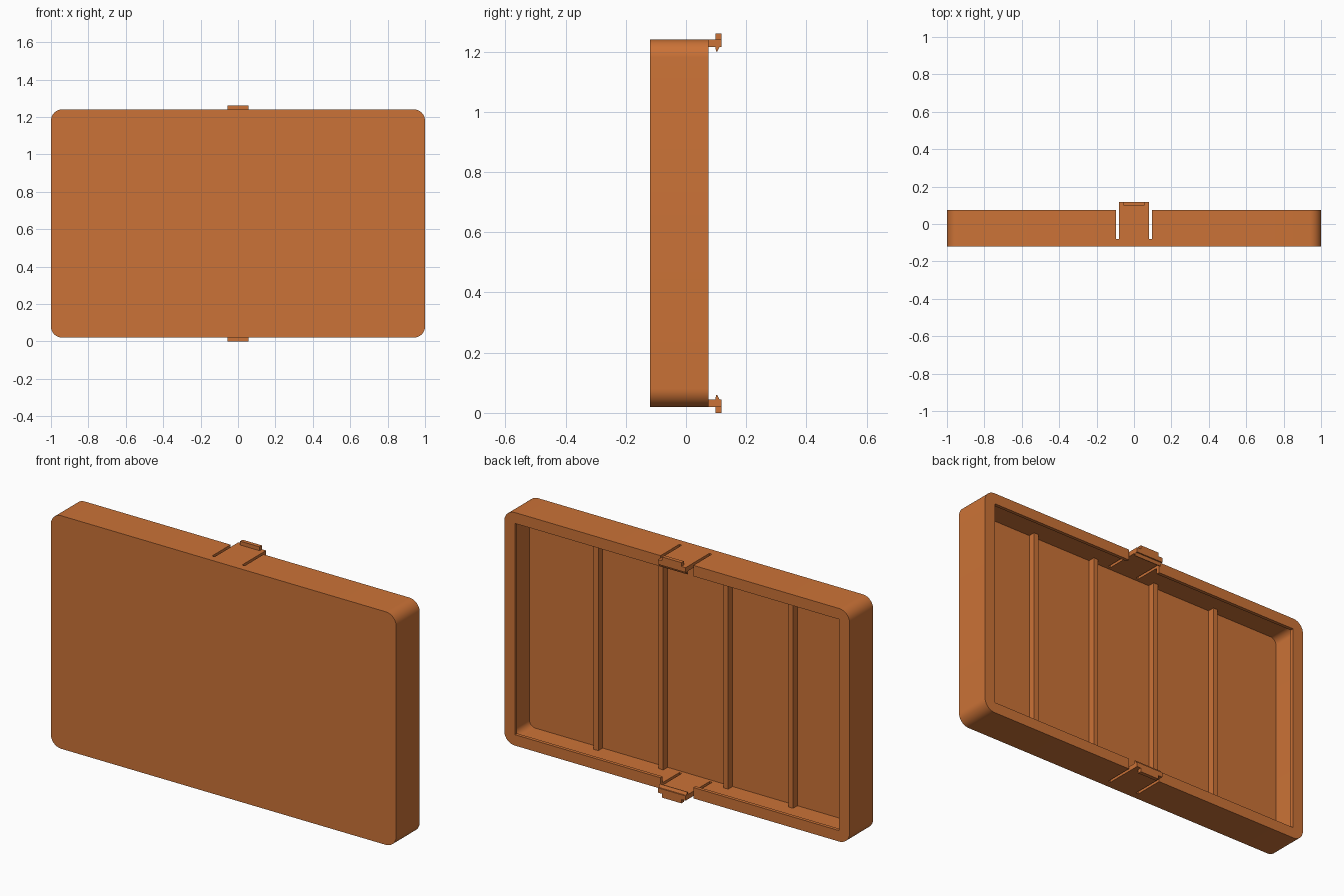
import bpy, bmesh, math

cube = bpy.data.objects.get("Cube")
if cube:
    bpy.data.objects.remove(cube, do_unlink=True)

MID_Z = 0.63            # centre height of the tray
HX, HZ = 1.0, 0.61      # outer half sizes
FRONT, BACK = -0.12, 0.075
WALL, FLOOR = 0.025, -0.097

orange = bpy.data.materials.new("burnt orange plastic")
orange.use_nodes = True
colour = (0.6, 0.17, 0.038, 1)
orange.diffuse_color = colour
bsdf = next(n for n in orange.node_tree.nodes if n.type == 'BSDF_PRINCIPLED')
bsdf.inputs["Base Color"].default_value = colour


def finish(bm, name):
    bmesh.ops.recalc_face_normals(bm, faces=bm.faces)
    mesh = bpy.data.meshes.new(name)
    bm.to_mesh(mesh)
    bm.free()
    mesh.materials.append(orange)
    obj = bpy.data.objects.new(name, mesh)
    bpy.context.collection.objects.link(obj)
    return obj


def box(name, x0, x1, y0, y1, z0, z1):
    return extrude_x(name, [(y0, z0), (y1, z0), (y1, z1), (y0, z1)], x0, x1)


def extrude_x(name, profile, x0, x1):
    """Extrude a (y, z) profile along x."""
    bm = bmesh.new()
    a = [bm.verts.new((x0, y, z)) for y, z in profile]
    b = [bm.verts.new((x1, y, z)) for y, z in profile]
    bm.faces.new(a)
    bm.faces.new(b[::-1])
    n = len(a)
    for i in range(n):
        j = (i + 1) % n
        bm.faces.new((a[i], b[i], b[j], a[j]))
    return finish(bm, name)


def rounded_loop(bm, hx, hz, r, y, seg=10):
    """Rounded rectangle of vertices in the plane at y."""
    loop = []
    for k, (sx, sz) in enumerate(((1, 1), (-1, 1), (-1, -1), (1, -1))):
        for i in range(seg + 1):
            a = math.pi / 2 * (k + i / seg)
            loop.append(bm.verts.new((sx * (hx - r) + r * math.cos(a), y,
                                      MID_Z + sz * (hz - r) + r * math.sin(a))))
    return loop


# Tray shell: outer wall, square-cornered back lip, rounded cavity
bm = bmesh.new()
sections = [
    (HX, HZ, 0.06, FRONT),
    (HX, HZ, 0.06, BACK),
    (HX - 0.062, HZ - 0.057, 0.0, BACK),
    (HX - 0.062, HZ - 0.057, 0.0, BACK - 0.018),
    (HX - WALL, HZ - WALL, 0.035, BACK - 0.018),
    (HX - WALL, HZ - WALL, 0.035, FLOOR),
]
loops = [rounded_loop(bm, *s) for s in sections]
for a, b in zip(loops, loops[1:]):
    for i in range(len(a)):
        j = (i + 1) % len(a)
        bm.faces.new((a[i], a[j], b[j], b[i]))
bm.faces.new(loops[0])
bm.faces.new(loops[-1])
bmesh.ops.remove_doubles(bm, verts=bm.verts, dist=1e-5)
tray = finish(bm, "tray_shell")

# Notch through the top and bottom walls where the clips sit
cutter = box("notch_cutter", -0.095, 0.095, -0.08, 0.3, -0.3, 1.6)
cutter.hide_render = True
cut = tray.modifiers.new("notch", 'BOOLEAN')
cut.operation = 'DIFFERENCE'
cut.solver = 'EXACT'
cut.object = cutter
bpy.ops.object.select_all(action='DESELECT')
bpy.context.view_layer.objects.active = tray
tray.select_set(True)
bpy.ops.object.modifier_apply(modifier=cut.name)
bpy.data.objects.remove(cutter, do_unlink=True)
bpy.ops.object.shade_smooth_by_angle(angle=math.radians(30))

# Stiffening ribs on the inside of the front panel
for i, x in enumerate((-0.564, -0.188, 0.188, 0.564)):
    box(f"rib_{i + 1}", x - 0.0135, x + 0.0135, FLOOR - 0.005, FLOOR + 0.036,
        MID_Z - HZ + WALL - 0.005, MID_Z + HZ - WALL + 0.005)

# Spring clips: flexible tab, outer catch and inner pointed ridge
for side, s in (("top", 1), ("bottom", -1)):
    def h(offset):
        return MID_Z + s * (HZ + offset)
    box(f"{side}_clip_tab", -0.08, 0.08, -0.08, 0.118, h(-WALL), h(0))
    box(f"{side}_clip_catch", -0.056, 0.056, 0.098, 0.118, h(-0.005), h(0.02))
    extrude_x(f"{side}_clip_ridge",
              [(0.097, h(-WALL + 0.002)), (0.1, h(-0.04)), (0.104, h(-0.04)),
               (0.112, h(-WALL + 0.002))], -0.08, 0.08)
